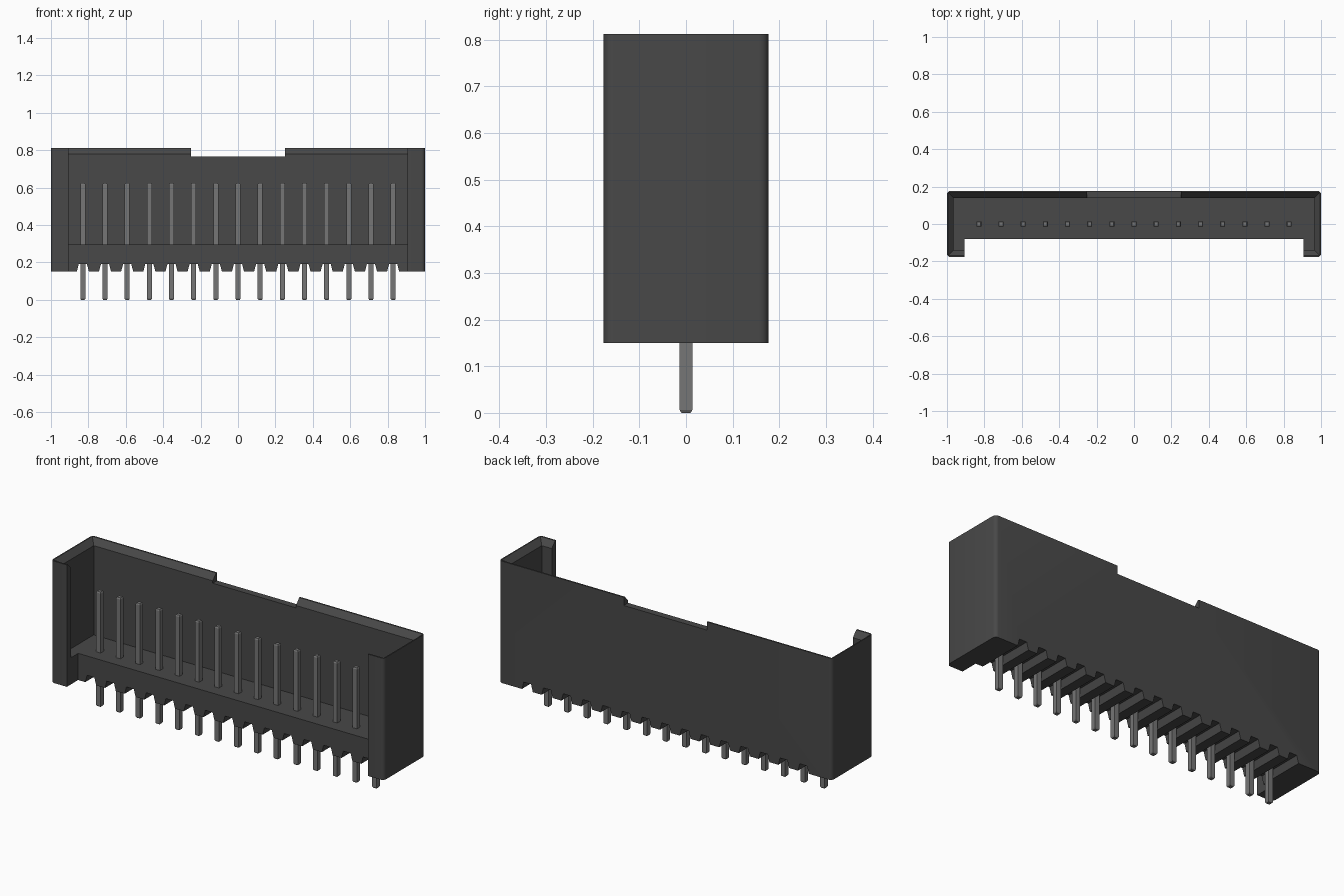
import bpy, bmesh, math

cube = bpy.data.objects.get("Cube")
if cube:
    bpy.data.objects.remove(cube, do_unlink=True)

PINS, PITCH = 15, 0.1185


def material(name, value):
    mat = bpy.data.materials.new(name)
    mat.use_nodes = True
    colour = (value, value, value, 1)
    mat.diffuse_color = colour
    mat.node_tree.nodes["Principled BSDF"].inputs["Base Color"].default_value = colour
    return mat


def add_loft(bm, rings, cx=0, cy=0):
    """Stack of rectangles, each given as (z, half x, half y)."""
    loops = [[bm.verts.new((cx + sx * hx, cy + sy * hy, z))
              for sx, sy in ((-1, -1), (1, -1), (1, 1), (-1, 1))]
             for z, hx, hy in rings]
    bm.faces.new(loops[0][::-1])
    bm.faces.new(loops[-1])
    for low, high in zip(loops, loops[1:]):
        for i in range(4):
            j = (i + 1) % 4
            bm.faces.new((low[i], low[j], high[j], high[i]))


def finish(bm, name, mat=None):
    bmesh.ops.recalc_face_normals(bm, faces=bm.faces[:])
    mesh = bpy.data.meshes.new(name)
    bm.to_mesh(mesh)
    bm.free()
    if mat:
        mesh.materials.append(mat)
    obj = bpy.data.objects.new(name, mesh)
    bpy.context.collection.objects.link(obj)
    return obj


def cutter(name, rings, centres=((0, 0),)):
    bm = bmesh.new()
    for cx, cy in centres:
        add_loft(bm, rings, cx, cy)
    obj = finish(bm, name)
    obj.hide_render = True
    return obj


plastic = material("dark grey plastic", 0.065)
metal = material("grey metal", 0.18)
pin_x = [(i - (PINS - 1) / 2) * PITCH for i in range(PINS)]

# Housing block with rounded upright corners
bm = bmesh.new()
add_loft(bm, [(0.15, 1, 0.177), (0.812, 1, 0.177)])
upright = [e for e in bm.edges if abs(e.verts[0].co.z - e.verts[1].co.z) > 0.1]
bmesh.ops.bevel(bm, geom=upright, offset=0.02, segments=4, profile=0.5, affect='EDGES')
housing = finish(bm, "housing", plastic)

# Cavity with flared rim, open front, rear latch notch, underside grooves
cutters = [
    cutter("cavity_cutter", [(0.295, 0.965, 0.14), (0.78, 0.965, 0.14), (0.83, 1.01, 0.185)]),
    cutter("front_opening_cutter", [(0, 0.905, 0.12), (1, 0.905, 0.12)], [(0, -0.2)]),
    cutter("rear_notch_cutter", [(0.767, 0.25, 0.1), (1, 0.25, 0.1)], [(0, 0.2)]),
    cutter("groove_cutter", [(0.13, 0.038, 0.3), (0.19, 0.022, 0.3)],
           [(x, 0) for x in pin_x]),
]
for c in cutters:
    mod = housing.modifiers.new(c.name, 'BOOLEAN')
    mod.operation = 'DIFFERENCE'
    mod.solver = 'EXACT'
    mod.object = c

# Bake the cuts, then drop the cutters
bpy.context.view_layer.update()
graph = bpy.context.evaluated_depsgraph_get()
cut_mesh = bpy.data.meshes.new_from_object(housing.evaluated_get(graph))
housing.modifiers.clear()
housing.data = cut_mesh
cut_mesh.name = "housing"
cut_mesh.materials.clear()
cut_mesh.materials.append(plastic)
for p in cut_mesh.polygons:
    p.material_index = 0
for c in cutters:
    bpy.data.objects.remove(c, do_unlink=True)

for o in bpy.context.selected_objects:
    o.select_set(False)
housing.select_set(True)
bpy.context.view_layer.objects.active = housing
bpy.ops.object.shade_smooth_by_angle(angle=math.radians(30))

# Square contact pins with tapered tips
bm = bmesh.new()
add_loft(bm, [(0, 0.010, 0.010), (0.006, 0.0135, 0.0135),
              (0.617, 0.0135, 0.0135), (0.624, 0.010, 0.010)])
first = finish(bm, "pin_1", metal)
first.location.x = pin_x[0]
for i, x in enumerate(pin_x[1:], 2):
    pin = bpy.data.objects.new(f"pin_{i}", first.data)
    pin.location.x = x
    bpy.context.collection.objects.link(pin)
